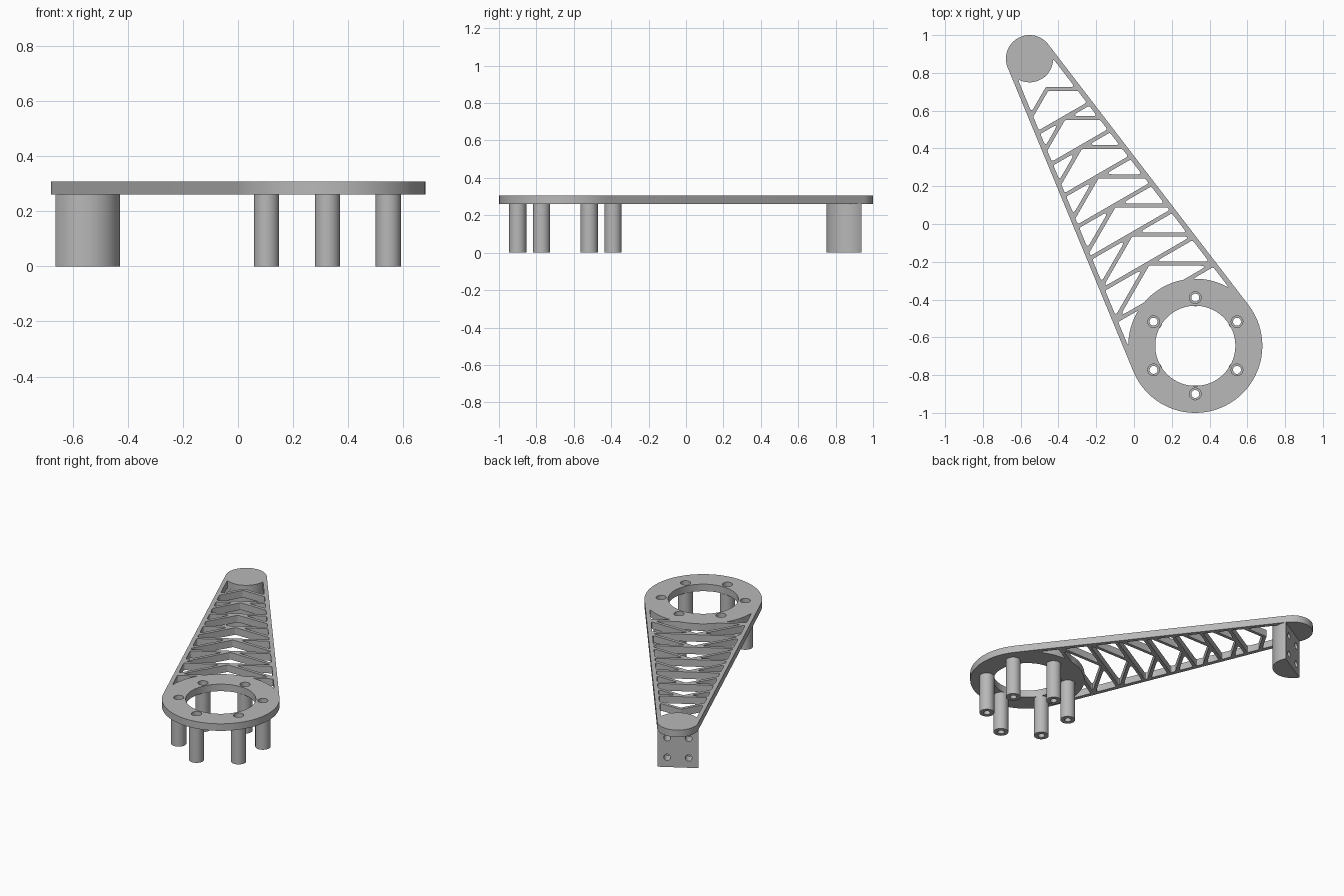
import bpy, bmesh, math
from math import sin, cos, tan, sqrt, pi, radians
from mathutils import Vector, Matrix

cube = bpy.data.objects.get("Cube")
if cube:
    bpy.data.objects.remove(cube, do_unlink=True)

# Dimensions in the arm's own frame: t runs from small end to ring, s is sideways
TIP = Vector((-0.553, 0.875, 0))
ALONG = Vector((cos(radians(-60)), sin(radians(-60)), 0))
SIDE = Vector((-ALONG.y, ALONG.x, 0))
LENGTH, R_TIP, R_RING = 1.755, 0.125, 0.355
TAPER = math.asin((R_RING - R_TIP) / LENGTH)
RAIL, HALF = 0.026, 0.0105
PLATE_Z, TOP_Z = 0.26, 0.307
FIRST, STEP, BAYS = 0.185, 0.178, 7
SLOPE = tan(radians(30))
SHIFT = HALF / cos(radians(30))

grey = bpy.data.materials.new("plain grey")
grey.use_nodes = True
grey.diffuse_color = (0.48, 0.48, 0.48, 1)
grey.node_tree.nodes["Principled BSDF"].inputs["Base Color"].default_value = grey.diffuse_color


def world(t, s, z=0):
    return TIP + ALONG * t + SIDE * s + Vector((0, 0, z))


def arc(t, s, r, a0, a1, n):
    return [(t + r * cos(a0 + (a1 - a0) * i / n), s + r * sin(a0 + (a1 - a0) * i / n))
            for i in range(n + 1)]


def circle(t, s, r, n=32):
    return arc(t, s, r, 0, 2 * pi, n)[:-1]


def rounded(points, r=0.011, n=4):
    """Round the sharp corners of a closed loop."""
    pts = [Vector(p) for p in points]
    out = []
    for i, p in enumerate(pts):
        a, b = pts[i - 1] - p, pts[(i + 1) % len(pts)] - p
        inner = a.angle(b)
        if inner > radians(155):
            out.append(p)
            continue
        d = r / tan(inner / 2)
        u = p + a.normalized() * min(d, a.length * 0.42)
        v = p + b.normalized() * min(d, b.length * 0.42)
        for k in range(n + 1):
            f = k / n
            out.append(u * (1 - f) ** 2 + p * 2 * f * (1 - f) + v * f ** 2)
    return out


def finish(obj):
    obj.data.materials.clear()
    obj.data.materials.append(grey)
    bpy.ops.object.select_all(action='DESELECT')
    obj.select_set(True)
    bpy.context.view_layer.objects.active = obj
    bpy.ops.object.shade_smooth_by_angle(angle=radians(30))


def slab(name, loops, z0, z1):
    """Extrude an outline with holes into a solid slab."""
    curve = bpy.data.curves.new(name, 'CURVE')
    curve.dimensions, curve.fill_mode = '2D', 'BOTH'
    curve.extrude = (z1 - z0) / 2
    for loop in loops:
        spline = curve.splines.new('POLY')
        spline.points.add(len(loop) - 1)
        for point, p in zip(spline.points, loop):
            point.co = (*world(p[0], p[1]), 1)
        spline.use_cyclic_u = True
    helper = bpy.data.objects.new(name + "_outline", curve)
    bpy.context.collection.objects.link(helper)
    graph = bpy.context.evaluated_depsgraph_get()
    mesh = bpy.data.meshes.new_from_object(helper.evaluated_get(graph))
    bpy.data.objects.remove(helper, do_unlink=True)
    mesh.transform(Matrix.Translation((0, 0, (z0 + z1) / 2)))
    bm = bmesh.new()
    bm.from_mesh(mesh)
    bmesh.ops.remove_doubles(bm, verts=bm.verts, dist=0.00005)
    bmesh.ops.recalc_face_normals(bm, faces=bm.faces)
    bm.to_mesh(mesh)
    bm.free()
    obj = bpy.data.objects.new(name, mesh)
    bpy.context.collection.objects.link(obj)
    finish(obj)
    return obj


def rail_at(t):
    """Point on the inner edge of the side rail at t."""
    return (t, (R_TIP - RAIL + t * sin(TAPER)) / cos(TAPER))


def strut_end(b):
    """Where a slanted strut edge starting at b meets the rail."""
    s = (R_TIP - RAIL + b * sin(TAPER)) / (cos(TAPER) - sin(TAPER) * SLOPE)
    return (b + s * SLOPE, s)


def flip(points):
    return [(t, -s) for t, s in reversed(points)]


def ring_edge(s0, s1, n=14):
    return [(LENGTH - sqrt(R_RING ** 2 - s * s), s)
            for s in (s0 + (s1 - s0) * i / n for i in range(n + 1))]


# Truss openings
cells = []
s = R_TIP * cos(math.acos((R_TIP - RAIL) / R_TIP) - TAPER)
tip_edge = [(sqrt(R_TIP ** 2 - v * v), v) for v in (s * (i / 8 - 1) for i in range(17))]
front = FIRST - SHIFT
end = strut_end(front)
cells.append(tip_edge + [end, (front, 0), (end[0], -end[1])])
for k in range(BAYS):
    t = FIRST + STEP * k
    back, cross = t + SHIFT, t + STEP - HALF
    # opening behind the chevron, up to the next cross bar
    end = strut_end(back)
    if end[0] > cross - 0.004:
        half = [(cross, (cross - back) / SLOPE)]
    else:
        half = [end, rail_at(cross)]
    middle = []
    if k == BAYS - 1:
        chord = sqrt(R_RING ** 2 - (LENGTH - cross) ** 2)
        middle = ring_edge(chord, -chord)
    cells.append([(back, 0)] + half + middle + flip(half))
    # paired triangles between cross bar and chevron
    if k:
        tri = [(t + HALF, (HALF + SHIFT) / SLOPE), strut_end(t - SHIFT), rail_at(t + HALF)]
        cells += [tri, flip(tri)]
# corner openings beside the ring
t = FIRST + STEP * BAYS + HALF
inner = sqrt(R_RING ** 2 - (LENGTH - t) ** 2)
outer = R_RING * cos(math.acos((R_RING - RAIL) / R_RING) + TAPER)
corner = ring_edge(inner, outer) + [rail_at(t)]
cells += [corner, flip(corner)]

# Arm plate with ring opening and screw holes
bolts = [(LENGTH + 0.255 * cos(a), 0.255 * sin(a))
         for a in (radians(30 + 60 * i) + pi / 6 + radians(0) for i in range(6))]
bolts = [(LENGTH + 0.255 * cos(radians(30 + 60 * i)), 0.255 * sin(radians(30 + 60 * i)))
         for i in range(6)]
outline = (arc(0, 0, R_TIP, pi / 2 + TAPER, 3 * pi / 2 - TAPER, 40)
           + arc(LENGTH, 0, R_RING, -pi / 2 - TAPER, pi / 2 + TAPER, 64))
loops = [outline, circle(LENGTH, 0, 0.212, 80)]
loops += [circle(*b, 0.031) for b in bolts] + [rounded(c) for c in cells]
slab("arm_plate", loops, PLATE_Z, TOP_Z)

# Hollow standoff posts under the ring
for i, b in enumerate(bolts):
    slab(f"standoff_post_{i + 1}", [circle(*b, 0.046), circle(*b, 0.021)], 0, PLATE_Z)

# Half-round mounting block with four blind holes in its flat face
block = slab("mounting_block", [arc(0, 0, R_TIP, -pi / 2, pi / 2, 40)], 0, PLATE_Z)
bm = bmesh.new()
turn = ALONG.to_track_quat('Z', 'Y').to_matrix().to_4x4()
for side in (-0.065, 0.065):
    for z in (0.065, 0.195):
        bmesh.ops.create_cone(bm, cap_ends=True, segments=24, radius1=0.021, radius2=0.021,
                              depth=0.14, matrix=Matrix.Translation(world(0, side, z)) @ turn)
cut_mesh = bpy.data.meshes.new("hole_cutter")
bm.to_mesh(cut_mesh)
bm.free()
cutter = bpy.data.objects.new("hole_cutter", cut_mesh)
cutter.hide_render = True
bpy.context.collection.objects.link(cutter)
mod = block.modifiers.new("holes", 'BOOLEAN')
mod.operation, mod.solver, mod.object = 'DIFFERENCE', 'EXACT', cutter
bpy.context.view_layer.objects.active = block
bpy.ops.object.modifier_apply(modifier=mod.name)
bpy.data.objects.remove(cutter, do_unlink=True)
finish(block)
